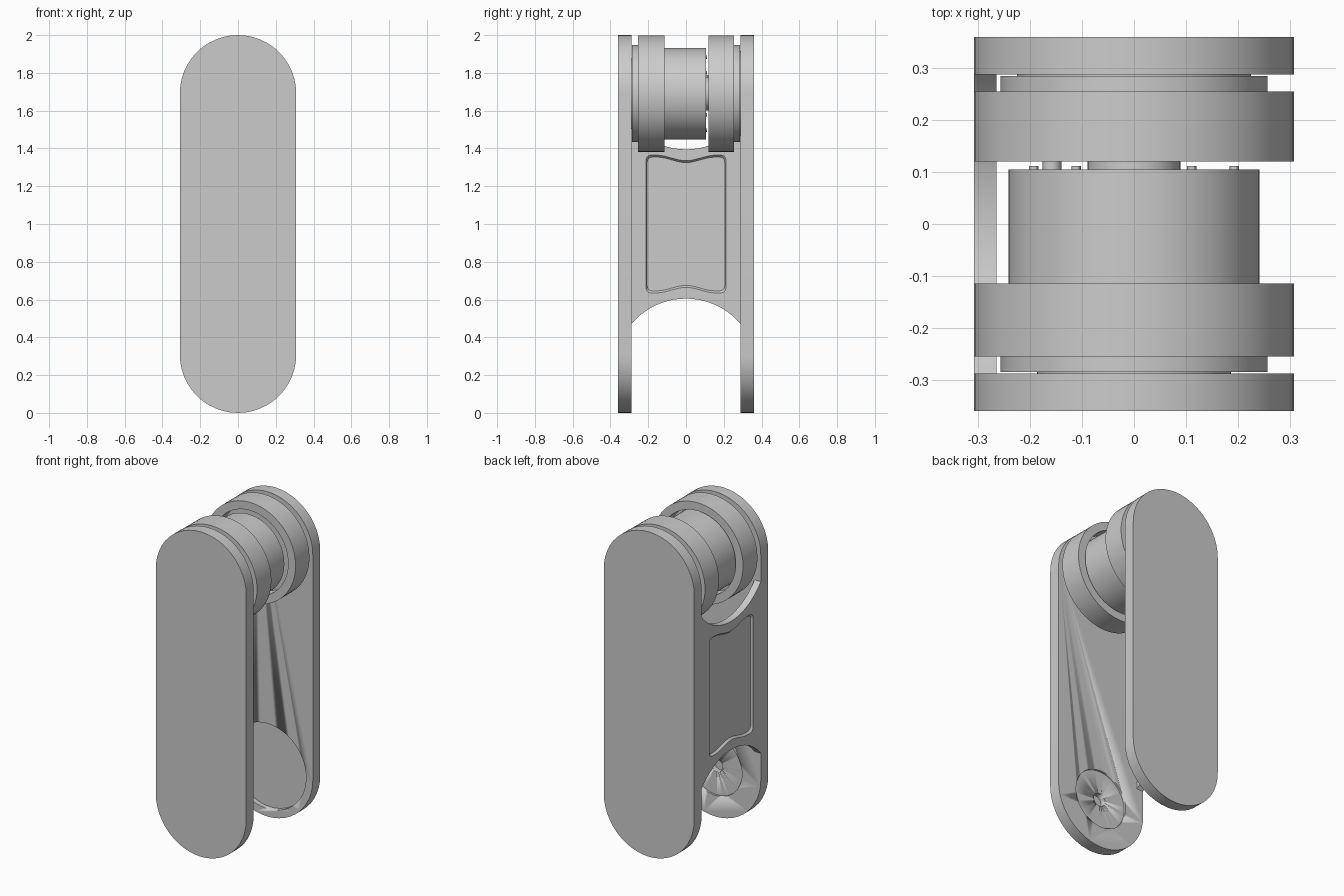
import bpy, bmesh, math
from mathutils import Vector

if "Cube" in bpy.data.objects:
    bpy.data.objects.remove(bpy.data.objects["Cube"])

grey = bpy.data.materials.new("plain_grey")
grey.use_nodes = True
GREY = (0.6, 0.6, 0.6, 1)
grey.diffuse_color = GREY
grey.node_tree.nodes["Principled BSDF"].inputs["Base Color"].default_value = GREY

R, TOP, LOW = 0.308, 1.69, 0.31   # end radius, upper and lower pivot heights


def finish(name, bm, smooth=True):
    bmesh.ops.recalc_face_normals(bm, faces=bm.faces)
    mesh = bpy.data.meshes.new(name)
    bm.to_mesh(mesh)
    bm.free()
    obj = bpy.data.objects.new(name, mesh)
    bpy.context.collection.objects.link(obj)
    mesh.materials.append(grey)
    bpy.ops.object.select_all(action='DESELECT')
    obj.select_set(True)
    bpy.context.view_layer.objects.active = obj
    if smooth:
        bpy.ops.object.shade_smooth_by_angle(angle=math.radians(30))
    return obj


def prism(bm, outline, place, start, end, end_scale=1.0):
    """Extrude a 2D outline from start to end along the axis chosen by place."""
    rings = [[bm.verts.new(place(u * s, v * s, d)) for u, v in outline]
             for d, s in ((start, 1), (end, end_scale))]
    bm.faces.new(rings[0])
    bm.faces.new(rings[1])
    n = len(outline)
    for i in range(n):
        j = (i + 1) % n
        bm.faces.new((rings[0][i], rings[0][j], rings[1][j], rings[1][i]))


def lathe(name, profile, x=0, z=TOP, steps=64):
    """Turn a closed (radius, y) profile around an axis parallel to y."""
    bm = bmesh.new()
    verts = [bm.verts.new((r, y, 0)) for r, y in profile]
    edges = [bm.edges.new(pair) for pair in zip(verts, verts[1:])]
    bmesh.ops.spin(bm, geom=verts + edges, axis=(0, 1, 0), cent=(0, 0, 0),
                   angle=math.tau, steps=steps)
    bmesh.ops.remove_doubles(bm, verts=bm.verts, dist=0.0001)
    bmesh.ops.translate(bm, verts=bm.verts, vec=(x, 0, z))
    return finish(name, bm)


def disc(name, r, y0, y1, **kw):
    return lathe(name, [(0, y0), (r, y0), (r, y1), (0, y1)], **kw)


def cut(obj, cutter):
    mod = obj.modifiers.new("cut", 'BOOLEAN')
    mod.operation = 'DIFFERENCE'
    mod.solver = 'EXACT'
    mod.object = cutter
    bpy.context.view_layer.objects.active = obj
    bpy.ops.object.modifier_apply(modifier="cut")
    bpy.data.objects.remove(cutter)


# Side plates: rounded slabs with softened outer rims
def side_plate(name, side):
    outline = []
    for centre, a0 in ((TOP + 0.002, 0), (R, math.pi)):
        for i in range(25):
            a = a0 + math.pi * i / 24
            outline.append((R * math.cos(a), centre + R * math.sin(a)))
    bm = bmesh.new()
    prism(bm, outline, lambda u, v, d: (u, d, v), side * 0.288, side * 0.36)
    rim = [e for e in bm.edges if all(abs(v.co.y) > 0.35 for v in e.verts)]
    bmesh.ops.bevel(bm, geom=rim, offset=0.034, segments=5, profile=0.5, affect='EDGES')
    return finish(name, bm)


front_plate = side_plate("front_plate", -1)
back_plate = side_plate("back_plate", 1)

# Round sockets at the lower ends, on the inner faces
cut(back_plate, disc("socket_cutter", 0.262, 0.258, 0.318, z=LOW))
cut(front_plate, disc("seat_cutter", 0.18, -0.30, -0.25, z=LOW))
cut(front_plate, disc("hole_cutter", 0.04, -0.335, -0.25, z=LOW, steps=24))

# Connecting web with arched top and bottom
ARC_R, HALF = 0.378, 0.29
sweep = math.asin(HALF / ARC_R)
arch = []
for i in range(21):
    a = sweep * (1 - i / 10)
    arch.append((ARC_R * math.sin(a), 0.395 + ARC_R * (1 - math.cos(a))))
bm = bmesh.new()
prism(bm, arch + [(-u, -v) for u, v in arch],
      lambda u, v, d: (d, u, v + 1), -R, -0.265)
web = finish("connecting_web", bm)

# Panel recess on both faces of the web
edge = []
for i in range(17):
    u = 0.185 * (1 - i / 8)
    t = min(abs(u) / 0.16, 1)
    edge.append((u, 0.337 + 0.03 * t * t * (3 - 2 * t)))
for side in (1, -1):                      # rounded corners
    corner = [(side * (0.185 + 0.028 * math.sin(k * math.pi / 8)),
               0.339 + 0.028 * math.cos(k * math.pi / 8)) for k in range(1, 5)]
    edge = corner[::-1] + edge if side > 0 else edge + corner
panel = edge + [(-u, -v) for u, v in edge]
for face, depth in ((-R - 0.002, 0.014), (-0.263, -0.014)):
    bm = bmesh.new()
    prism(bm, panel, lambda u, v, d: (d, u, v + 1), face, face + depth, 0.965)
    cut(web, finish("panel_cutter", bm, False))

# Pivot cups: open toward the middle, stepped toward the plates
for name, s, lip, seat in (("front_cup", -1, 0.115, 0.187), ("back_cup", 1, 0.12, 0.225)):
    lathe(name, [(0, s * 0.2), (0.258, s * 0.2), (0.258, s * lip), (R, s * lip),
                 (R, s * 0.255), (0.257, s * 0.255), (0.257, s * 0.285),
                 (seat, s * 0.285), (seat, s * 0.289), (0, s * 0.289)])

# Central drum and axle
disc("drum", 0.242, -0.201, 0.105)
disc("axle", 0.09, 0.1, 0.201, steps=32)

# Studs and locating pin on the drum's back face
for quarter in range(4):
    for deg in (30, 60):
        a = math.radians(deg + 90 * quarter)
        disc("drum_stud", 0.009, 0.1, 0.112, x=0.223 * math.cos(a),
             z=TOP + 0.223 * math.sin(a), steps=12)
disc("locating_pin", 0.018, 0.1, 0.201, x=-0.158, z=TOP + 0.08, steps=16)
